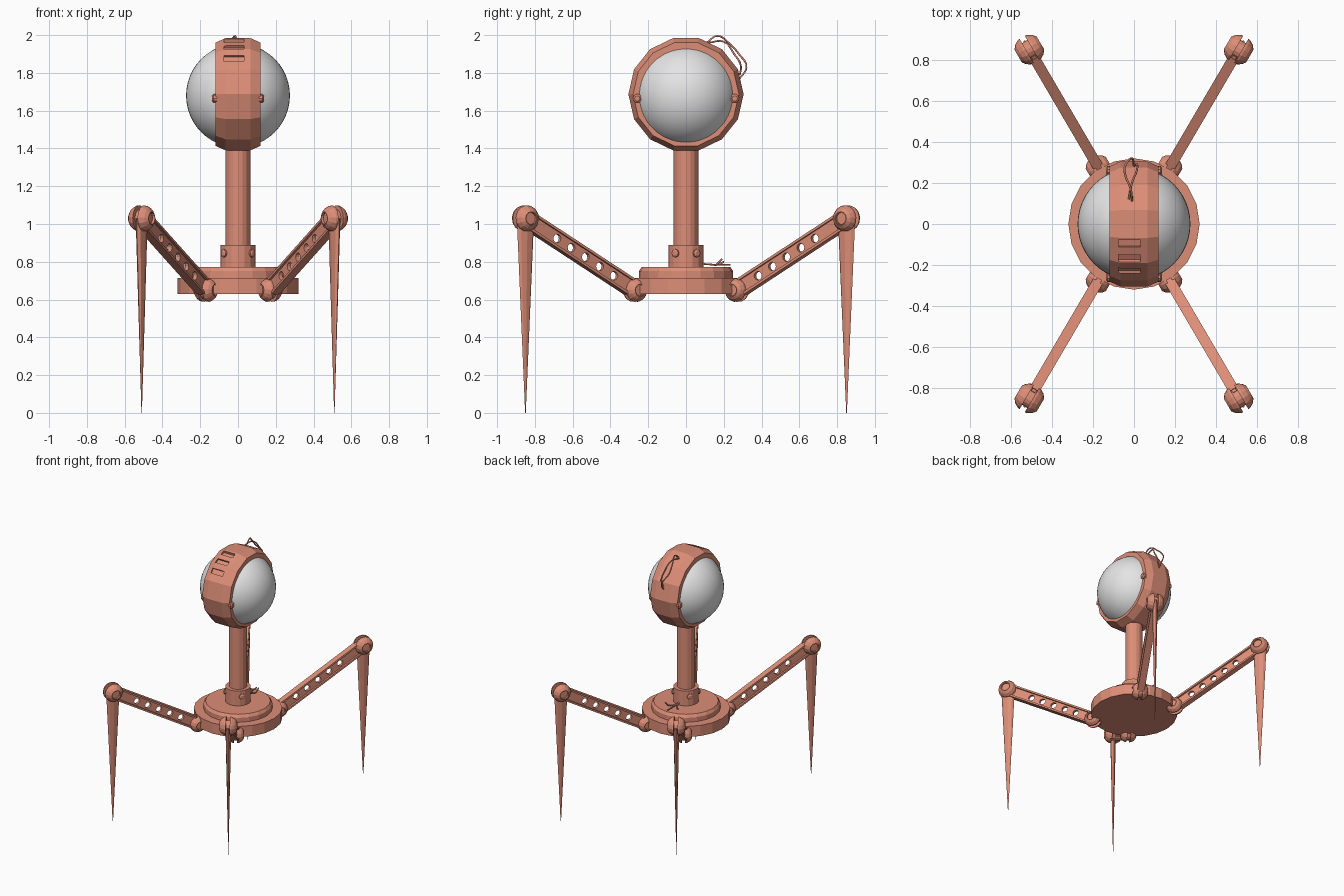
import bpy, bmesh, math
from mathutils import Matrix, Vector

if "Cube" in bpy.data.objects:
    bpy.data.objects.remove(bpy.data.objects["Cube"])


def material(name, rgb):
    m = bpy.data.materials.new(name)
    m.diffuse_color = (*rgb, 1)
    m.use_nodes = True
    m.node_tree.nodes["Principled BSDF"].inputs["Base Color"].default_value = m.diffuse_color
    return m


COPPER = material("copper", (0.72, 0.27, 0.185))
GREY = material("pale grey", (0.78, 0.78, 0.78))


def finish(name, bm, mat=COPPER, smooth=False):
    bmesh.ops.recalc_face_normals(bm, faces=bm.faces)
    me = bpy.data.meshes.new(name)
    bm.to_mesh(me)
    bm.free()
    ob = bpy.data.objects.new(name, me)
    bpy.context.collection.objects.link(ob)
    me.materials.append(mat)
    if smooth:
        for p in me.polygons:
            p.use_smooth = True
    return ob


def lathe(bm, profile, segs, M=Matrix(), closed=False):
    """Revolve (radius, height) points about the local z axis."""
    rings = []
    for r, h in profile:
        if r == 0:
            rings.append([bm.verts.new(M @ Vector((0, 0, h)))] * segs)
        else:
            rings.append([bm.verts.new(M @ Vector((r * math.cos(a), r * math.sin(a), h)))
                          for a in (2 * math.pi * i / segs for i in range(segs))])
    pairs = list(zip(rings, rings[1:]))
    if closed:
        pairs.append((rings[-1], rings[0]))
    for a, b in pairs:
        for i in range(segs):
            j = (i + 1) % segs
            vs = list(dict.fromkeys((a[i], a[j], b[j], b[i])))
            bm.faces.new(vs)


def box(bm, size, M):
    bmesh.ops.create_cube(bm, size=1, matrix=M @ Matrix.Diagonal((*size, 1)))


def frame(x, y, z, origin):
    return Matrix.Translation(origin) @ Matrix((x, y, z)).transposed().to_4x4()


def cut(ob, cutter):
    cutter.hide_render = True
    cutter.hide_viewport = True
    cutter.display_type = 'WIRE'
    mod = ob.modifiers.new("cut", 'BOOLEAN')
    mod.operation = 'DIFFERENCE'
    mod.solver = 'EXACT'
    mod.object = cutter


def mirror(ob):
    mod = ob.modifiers.new("mirror", 'MIRROR')
    mod.use_axis = (True, True, False)


def wire(name, points, radius=0.005):
    cu = bpy.data.curves.new(name, 'CURVE')
    cu.dimensions = '3D'
    cu.bevel_depth = radius
    cu.bevel_resolution = 1
    cu.resolution_u = 5
    cu.use_fill_caps = True
    sp = cu.splines.new('BEZIER')
    sp.bezier_points.add(len(points) - 1)
    for bp, co in zip(sp.bezier_points, points):
        bp.co = co
        bp.handle_left_type = bp.handle_right_type = 'AUTO'
    ob = bpy.data.objects.new(name, cu)
    bpy.context.collection.objects.link(ob)
    cu.materials.append(COPPER)


X, Y, Z = Vector((1, 0, 0)), Vector((0, 1, 0)), Vector((0, 0, 1))

# Body: stepped disc, neck and collar
bm = bmesh.new()
lathe(bm, [(0, .63), (.32, .63), (.32, .715), (.25, .715), (.25, .75), (.235, .772), (0, .772)], 20)
finish("base_disc", bm)
bm = bmesh.new()
lathe(bm, [(0, .76), (.065, .76), (.065, 1.42), (0, 1.42)], 16)
finish("neck", bm)
bm = bmesh.new()
lathe(bm, [(0, .765), (.092, .765), (.092, .89), (0, .89)], 16)
finish("collar", bm)

# Collar bolts, one per quadrant
bm = bmesh.new()
n = Vector((.8, .6, 0))
lathe(bm, [(0, .08), (.022, .08), (.022, .098), (.012, .104), (0, .104)], 8,
      frame(n.cross(Z), Z, n, (0, 0, .845)))
mirror(finish("collar_bolts", bm))

# Head: grey eye ball held in a faceted band
HC = Vector((0, 0, 1.687))
bm = bmesh.new()
bmesh.ops.create_uvsphere(bm, u_segments=48, v_segments=24, radius=.275,
                          matrix=Matrix.Translation((0, 0, 1.68)))
finish("eye_ball", bm, GREY, True)
bm = bmesh.new()
lathe(bm, [(.2, -.12), (.28, -.12), (.305, -.065), (.305, .065), (.28, .12), (.2, .12)],
      14, frame(Y, Z, X, HC), closed=True)
band = finish("head_band", bm)

# Three vent slots in the upper front of the band
bm = bmesh.new()
for deg in (18.5, 34, 50):
    M = Matrix.Translation(HC) @ Matrix.Rotation(math.radians(deg), 4, 'X')
    box(bm, (.105, .038, .06), M @ Matrix.Translation((-.022, 0, .312)))
cut(band, finish("slot_cutter", bm))

# Side knobs on the band
bm = bmesh.new()
lathe(bm, [(0, .11), (.024, .11), (.024, .13), (.014, .137), (0, .137)], 10,
      frame(Y, Z, X, (0, .258, 1.665)))
mirror(finish("band_knobs", bm))

# Loose wires at the back of the head and on the base
wire("head_wire_outer", [(-.01, .11, 1.96), (-.015, .165, 1.995), (-.04, .23, 1.955),
                         (-.045, .28, 1.9), (-.01, .32, 1.83), (0, .28, 1.765)])
wire("head_wire_inner", [(-.025, .12, 1.96), (-.01, .2, 1.965), (.012, .255, 1.9),
                         (.015, .29, 1.84), (0, .285, 1.79)])
for i, (x, y, h) in enumerate([(-.06, .2, .8), (.0, .235, .785), (.05, .19, .815)]):
    wire(f"base_wire_{i + 1}", [(0, .08, .79), (x * .3, .14, .785), (x * .8, y - .03, .785), (x, y, h)])

# Legs: modelled once in the back right quadrant, then mirrored
HIP, KNEE = Vector((.17, .27, .65)), Vector((.51, .85, 1.03))
d = (KNEE - HIP).normalized()
v = Z.cross(d).normalized()      # hinge axis
w = d.cross(v)
L = (KNEE - HIP).length
u = v.cross(Z)

# Split ball joints with a recessed pivot
for name, pos, s in (("hip_joint", HIP, .95), ("knee_joint", KNEE, 1.05)):
    bm = bmesh.new()
    for side in (1, -1):
        prof = [(0, .014), (.066, .014), (.064, .026), (.052, .046), (.034, .06), (.03, .06), (.03, .046), (0, .046)]
        lathe(bm, [(r * s, h * s * side) for r, h in prof], 14, frame(d, w, v, pos))
    lathe(bm, [(0, -.02), (.045, -.02), (.045, .02), (0, .02)], 14, frame(d, w, v, pos))
    mirror(finish(name, bm))

# Upper leg: pierced web between two flanges
bm = bmesh.new()
box(bm, (L - .04, .022, .085), frame(d, v, w, (HIP + KNEE) / 2))
web = finish("upper_leg_web", bm)
bm = bmesh.new()
for f in (.2, .33, .46, .59, .72):
    lathe(bm, [(0, -.05), (.023, -.05), (.023, .05), (0, .05)], 12, frame(d, w, v, HIP + d * L * f))
cut(web, finish("hole_cutter", bm))
mirror(web)
bm = bmesh.new()
for side in (1, -1):
    box(bm, (L - .07, .052, .013), frame(d, v, w, (HIP + KNEE) / 2 + w * .04 * side))
mirror(finish("upper_leg_flanges", bm))

# Lower leg: flattened spike
bm = bmesh.new()
lathe(bm, [(0, 1.03), (.052, 1.03), (.05, .97), (.002, 0), (0, 0)], 8,
      Matrix.Translation((KNEE.x, KNEE.y, 0)) @ frame(u, v, Z, (0, 0, 0)) @ Matrix.Diagonal((1, .4, 1, 1)))
mirror(finish("lower_leg_spike", bm))
